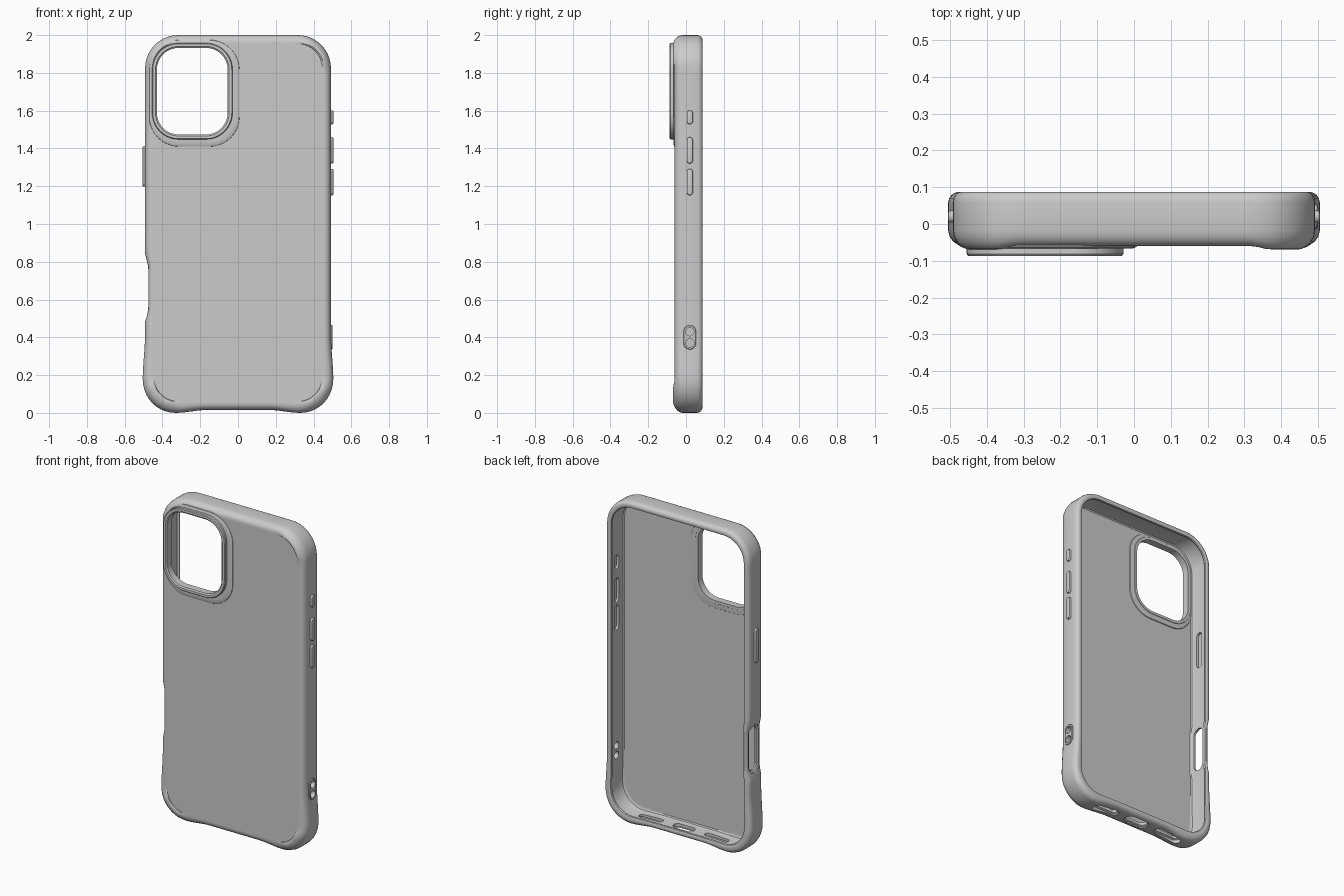
import bpy, bmesh
from math import cos, sin, pi

if "Cube" in bpy.data.objects:
    bpy.data.objects.remove(bpy.data.objects["Cube"])


def smooth(t):
    t = max(0.0, min(1.0, t))
    return t * t * (3 - 2 * t)


def rrect(hu, hv, r, arc=10, nu=1, nv=1):
    """Rounded rectangle outline, counter-clockwise, with subdivided straights."""
    r = min(r, 0.98 * min(hu, hv))
    pts = []
    corners = [(hu - r, hv - r, 0), (r - hu, hv - r, 1), (r - hu, r - hv, 2), (hu - r, r - hv, 3)]
    for k, (cu, cv, q) in enumerate(corners):
        for i in range(arc + 1):
            a = (q + i / arc) * pi / 2
            pts.append((cu + r * cos(a), cv + r * sin(a)))
        n = nu if q % 2 == 0 else nv
        nc = corners[(k + 1) % 4]
        a = (q + 1) * pi / 2
        end = (nc[0] + r * cos(a), nc[1] + r * sin(a))
        p = pts[-1]
        for i in range(1, n):
            f = i / n
            pts.append((p[0] + (end[0] - p[0]) * f, p[1] + (end[1] - p[1]) * f))
    return pts


def loft(name, rings, closed=False):
    """Skin a list of matching rings; cap both ends unless closed."""
    bm = bmesh.new()
    vs = [[bm.verts.new(p) for p in ring] for ring in rings]
    n = len(vs[0])
    for k in range(len(vs) if closed else len(vs) - 1):
        a, b = vs[k], vs[(k + 1) % len(vs)]
        for i in range(n):
            j = (i + 1) % n
            bm.faces.new((a[i], a[j], b[j], b[i]))
    if not closed:
        bm.faces.new(vs[0])
        bm.faces.new(vs[-1])
    bmesh.ops.recalc_face_normals(bm, faces=bm.faces)
    me = bpy.data.meshes.new(name)
    bm.to_mesh(me)
    bm.free()
    ob = bpy.data.objects.new(name, me)
    bpy.context.collection.objects.link(ob)
    return ob


def prism(name, axis, c, hu, hv, r, profile, closed=False):
    """Rounded prism along an axis; profile is (inset, position along axis)."""
    rings = []
    for d, t in profile:
        ring = []
        for u, v in rrect(hu - d, hv - d, max(r - d, 0.004)):
            u, v = u + c[0], v + c[1]
            ring.append({'x': (t, u, v), 'y': (u, t, v), 'z': (u, v, t)}[axis])
        rings.append(ring)
    return loft(name, rings, closed)


def cut(targets, cutters):
    for ob in targets:
        bpy.context.view_layer.objects.active = ob
        for c in cutters:
            m = ob.modifiers.new("cut", 'BOOLEAN')
            m.operation, m.solver, m.object = 'DIFFERENCE', 'EXACT', c
            bpy.ops.object.modifier_apply(modifier=m.name)
    for c in cutters:
        bpy.data.objects.remove(c)


# Case shell: back plate, rounded wall, rim lip and inner cavity
HW, HH, CZ = 0.492, 0.9925, 1.0075


def shell_ring(d, y, bump=0.0):
    ring = []
    w = max(0.0, 1 - d / 0.045)
    for x, v in rrect(HW - d, HH - d, 0.175 - d, 10, 32, 50):
        z = v + CZ
        s = 1 if x > 0 else -1
        side = smooth((abs(x) - 0.2) / 0.15)
        # flared bottom corners
        nx = x + s * 0.013 * w * side * smooth((0.42 - z) / 0.25)
        nz = z - 0.015 * w * smooth((abs(x) - 0.17) / 0.15) * smooth((0.3 - z) / 0.25)
        # scooped left side around the control cutout
        if x < 0:
            nx += 0.016 * w * smooth((z - 0.48) / 0.06) * smooth((0.84 - z) / 0.06)
        # raised corner feet on the back
        foot = smooth((abs(x) - 0.32) / 0.05) * smooth((abs(z - 1) - 0.82) / 0.05)
        ring.append((nx, y - bump * foot, nz))
    return ring


shell = loft("case_shell", [shell_ring(*p) for p in [
    (0.052, -0.060), (0.046, -0.060), (0.044, -0.060, 0.005), (0.038, -0.060, 0.009),
    (0.030, -0.059, 0.009), (0.020, -0.056, 0.006), (0.010, -0.047, 0.003), (0.003, -0.034),
    (0.0, -0.018), (0.0, 0.058), (0.002, 0.070), (0.007, 0.079), (0.013, 0.0845),
    (0.020, 0.087), (0.030, 0.087), (0.037, 0.084), (0.040, 0.078), (0.038, 0.071),
    (0.030, 0.064), (0.030, -0.030), (0.033, -0.040), (0.040, -0.045), (0.050, -0.045)]])

# Camera surround: low platform plus raised ring around the opening
CAM = (-0.242, 1.703)
platform = prism("camera_platform", 'y', (-0.231, 1.692), 0.241, 0.284, 0.16, [
    (0.030, -0.067), (0.012, -0.066), (0.003, -0.062), (0.0, -0.056),
    (0.012, -0.050), (0.018, -0.041), (0.024, -0.040)])
ring = prism("camera_ring", 'y', CAM, 0.213, 0.255, 0.14, [
    (0.0, -0.050), (0.0, -0.081), (0.004, -0.0865), (0.018, -0.0865), (0.021, -0.083),
    (0.026, -0.081), (0.026, -0.038), (0.010, -0.038)], True)
cut([shell, platform], [prism("cam_cutter", 'y', CAM, 0.195, 0.237, 0.125, [(0, -0.2), (0, 0.02)])])

# Side buttons: (name, side, centre z, half length)
parts = [platform, ring, shell]
pockets = []
for name, s, z, h in [("action_button", 1, 1.565, 0.037), ("volume_up_button", 1, 1.39, 0.07),
                      ("volume_down_button", 1, 1.222, 0.07), ("power_button", -1, 1.305, 0.107)]:
    parts.append(prism(name, 'x', (0.02, z), 0.016, h, 0.016,
                       [(0, s * 0.482), (0, s * 0.500), (0.002, s * 0.5035), (0.005, s * 0.505)]))
    pockets.append(prism("pocket", 'x', (0.02, z), 0.022, h + 0.006, 0.022,
                         [(0, s * 0.44), (0, s * 0.476)]))

# Strap anchor on the right side, with two through holes
anchor = prism("strap_anchor", 'x', (0.02, 0.40), 0.033, 0.064, 0.033,
               [(0, 0.475), (0, 0.497), (0.003, 0.500)])
parts.append(anchor)
cut([shell, anchor], [prism("hole", 'x', (0.02, z), 0.022, 0.022, 0.022, [(0, 0.40), (0, 0.56)])
                      for z in (0.37, 0.43)])

# Control cutout on the left, port and speaker slots at the bottom
slots = [prism("side_slot", 'x', (0.018, 0.66), 0.036, 0.135, 0.034,
               [(-0.012, -0.53), (-0.012, -0.474), (0, -0.468), (0, -0.40)])]
for x, hx, hy in [(0, 0.070, 0.028), (-0.225, 0.08, 0.018), (0.225, 0.08, 0.018)]:
    slots.append(prism("port_slot", 'z', (x, 0.02), hx, hy, hy,
                       [(-0.010, -0.05), (-0.010, 0.022), (0, 0.027), (0, 0.09)]))
cut([shell], pockets + slots)

# Smooth shading with crisp edges
for ob in parts:
    bpy.ops.object.select_all(action='DESELECT')
    ob.select_set(True)
    bpy.context.view_layer.objects.active = ob
    bpy.ops.object.shade_smooth_by_angle(angle=0.52)
